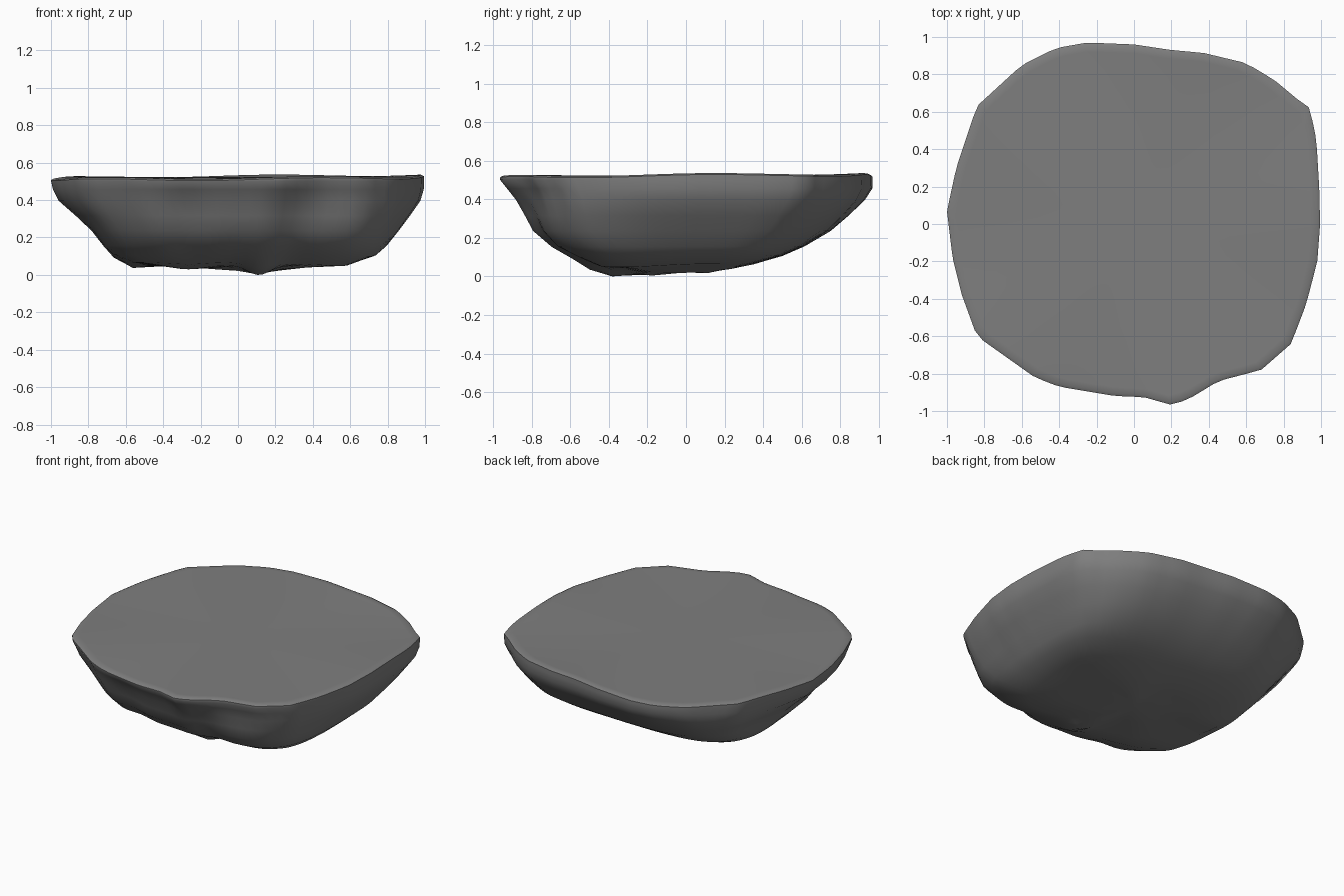
import bpy, bmesh, math
from mathutils import Vector

if "Cube" in bpy.data.objects:
    bpy.data.objects.remove(bpy.data.objects["Cube"])

SEGS = 96

# rim outline seen from above, counter-clockwise from +x
RIM = [(.995, 0), (.99, .2), (.975, .45), (.94, .62), (.87, .67), (.75, .77), (.6, .86),
       (.37, .915), (.2, .93), (0, .96), (-.25, .97), (-.42, .94), (-.6, .85), (-.84, .63),
       (-.95, .3), (-1, .07), (-.97, -.18), (-.92, -.38), (-.84, -.6), (-.53, -.82),
       (-.4, -.87), (-.1, -.92), (.05, -.925), (.21, -.97), (.32, -.92), (.45, -.84),
       (.68, -.78), (.84, -.64), (.92, -.43), (.98, -.2)]

# underside levels: height, reach to -x, +x, -y, +y
LEVELS = [(.505, 1, 1, 1, 1), (.46, .99, .998, .965, .998), (.40, .965, .985, .92, .96),
          (.32, .88, .935, .875, .875), (.24, .80, .88, .83, .78), (.16, .74, .82, .73, .64),
          (.11, .69, .76, .62, .52), (.07, .59, .62, .52, .37), (.055, .38, .40, .40, .25),
          (.05, .18, .18, .2, .12)]


def rim_point(a):
    """Point where a ray at angle a meets the rim outline."""
    d = Vector((math.cos(a), math.sin(a)))
    for p, q in zip(RIM, RIM[1:] + RIM[:1]):
        p, q = Vector(p), Vector(q)
        cp, cq = d.cross(p), d.cross(q)
        if cp <= 1e-9 < cq:
            hit = p.lerp(q, cp / (cp - cq))
            if hit.dot(d) > 0:
                return hit
    return d


def bump(x, y, cx, cy, wx, wy):
    return math.exp(-((x - cx) / wx) ** 2 - ((y - cy) / wy) ** 2)


def under_point(a, level):
    """Rim outline shrunk per side, growing squarer toward the bottom, with ridges."""
    z, xn, xp, yn, yp = level
    p = rim_point(a)
    c, s = math.cos(a), math.sin(a)
    ex, ey = (xp if c > 0 else xn), (yp if s > 0 else yn)
    n = 4.5
    r = (abs(c) ** n + abs(s) ** n) ** (-1 / n)
    sq = Vector((c * r, s * r)) * .96
    # the front left corner is rounder, the back left one squarer
    square = .72 + .2 * bump(c, s, -.7, .7, .5, .5) - .3 * bump(c, s, -.7, -.7, .5, .5)
    p = p.lerp(sq, min(1, max(0, (.46 - z) / .3)) * square)
    x, y = p.x * ex, p.y * ey
    # vertical dents in the front wall
    wall = min(1, max(0, (.5 - z) / .15))
    if s < 0:
        y += wall * (.03 * bump(x, 0, .3, 0, .1, 1) + .03 * bump(x, 0, -.28, 0, .1, 1)) * abs(s)
    # low ridge and knobs under the bowl
    z -= .05 * bump(x, y, .11, -.36, .08, .2)
    z -= .038 * bump(x, y, .1, .0, .12, .22)
    z -= .03 * bump(x, y, -.58, .15, .1, .15)
    z -= .025 * bump(x, y, -.25, -.2, .12, .25)
    z -= .02 * bump(x, y, .5, -.3, .2, .25)
    return x, y, max(z, .003)


bm = bmesh.new()
angles = [2 * math.pi * i / SEGS for i in range(SEGS)]


def rim_height(x, y, a):
    return .528 + .006 * x + .006 * y + .006 * math.sin(5 * a + 1)


# top surface rings, then the underside rings
rings = []
for k in (.3, .6, .85, .95, .985, 1):
    ring = []
    for a in angles:
        p = rim_point(a) * k
        z = .526 + (rim_height(p.x, p.y, a) - .526) * k ** 3
        ring.append(bm.verts.new((p.x, p.y, z - (.008 if k == 1 else 0))))
    rings.append(ring)
for level in LEVELS:
    rings.append([bm.verts.new(under_point(a, level)) for a in angles])

# skin between rings and close both ends
for r0, r1 in zip(rings, rings[1:]):
    for i in range(SEGS):
        j = (i + 1) % SEGS
        bm.faces.new((r0[i], r1[i], r1[j], r0[j]))
top = bm.verts.new((0, 0, .526))
bottom = bm.verts.new((0, 0, .025))
for i in range(SEGS):
    j = (i + 1) % SEGS
    bm.faces.new((top, rings[0][i], rings[0][j]))
    bm.faces.new((bottom, rings[-1][j], rings[-1][i]))
bmesh.ops.recalc_face_normals(bm, faces=bm.faces)

# stand on the ground
low = min(v.co.z for v in bm.verts)
bmesh.ops.translate(bm, verts=bm.verts, vec=(0, 0, -low))

mesh = bpy.data.meshes.new("flat_rock")
bm.to_mesh(mesh)
bm.free()
rock = bpy.data.objects.new("flat_rock", mesh)
bpy.context.collection.objects.link(rock)

# dark stone colour
stone = bpy.data.materials.new("dark_stone")
stone.diffuse_color = (.21, .21, .21, 1)
stone.use_nodes = True
stone.node_tree.nodes["Principled BSDF"].inputs["Base Color"].default_value = stone.diffuse_color
mesh.materials.append(stone)

bpy.context.view_layer.objects.active = rock
rock.select_set(True)
bpy.ops.object.shade_smooth_by_angle(angle=math.radians(50))
